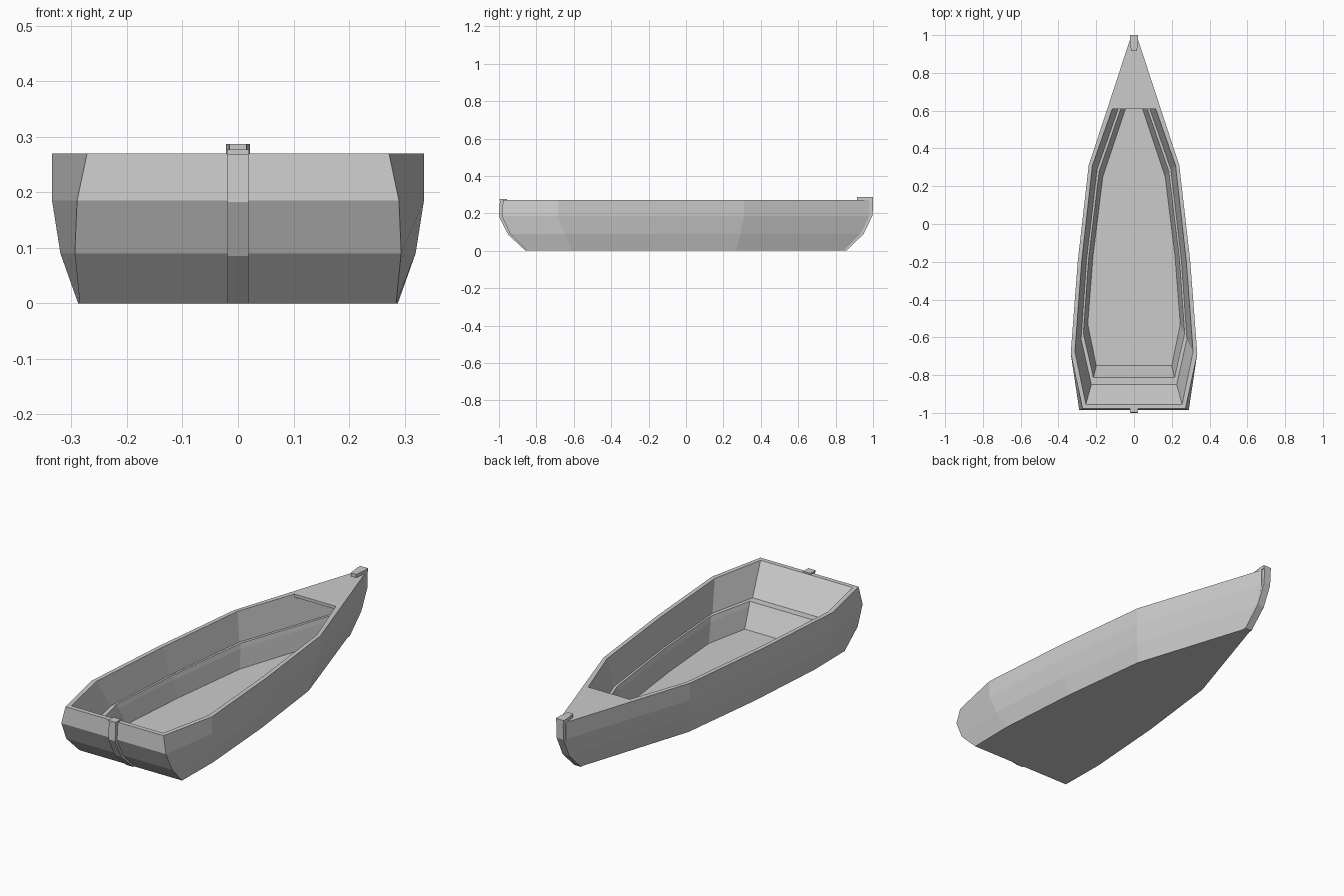
import bpy, bmesh

if "Cube" in bpy.data.objects:
    bpy.data.objects.remove(bpy.data.objects["Cube"])

def make_object(name, bm):
    bmesh.ops.recalc_face_normals(bm, faces=bm.faces[:])
    mesh = bpy.data.meshes.new(name)
    bm.to_mesh(mesh)
    bm.free()
    obj = bpy.data.objects.new(name, mesh)
    bpy.context.collection.objects.link(obj)
    return obj

def loft(name, loops):
    """Join closed loops of 3D points into a skin with capped ends."""
    bm = bmesh.new()
    rings = [[bm.verts.new(p) for p in loop] for loop in loops]
    for a, b in zip(rings, rings[1:]):
        n = len(a)
        for i in range(n):
            j = (i + 1) % n
            bm.faces.new((a[i], a[j], b[j], b[i]))
    bm.faces.new(rings[0])
    bm.faces.new(rings[-1])
    return make_object(name, bm)

def ring(half, z):
    """Mirror half an outline (stern to bow) into a closed loop."""
    return [(x, y, z) for x, y in half] + [(-x, y, z) for x, y in reversed(half)]

def slab(name, half, z0, z1):
    return loft(name, [ring(half, z0), ring(half, z1)])

def band(name, profile, half_width):
    """Side profile (y, z) extruded across x."""
    return loft(name, [[(s * half_width, y, z) for y, z in profile] for s in (-1, 1)])

# Hull: outside from keel to gunwale, then inside down to the floor
hull_rings = [
    (0.0,   [(.285, -.85), (.288, -.61), (.257, -.18), (.203, .27), (.018, .845)]),
    (0.09,  [(.294, -.94), (.32, -.65), (.283, -.19), (.225, .29), (.018, .935)]),
    (0.185, [(.29, -.985), (.335, -.685), (.298, -.2), (.24, .31), (.02, .98)]),
    (0.27,  [(.272, -.978), (.335, -.685), (.298, -.2), (.24, .31), (.02, .98)]),
    (0.27,  [(.255, -.955), (.313, -.675), (.277, -.2), (.22, .31), (.01, .91)]),
    (0.13,  [(.226, -.85), (.28, -.61), (.251, -.19), (.195, .29), (.01, .82)]),
    (0.13,  [(.215, -.812), (.268, -.58), (.24, -.18), (.184, .28), (.01, .785)]),
    (0.108, [(.211, -.80), (.262, -.57), (.234, -.18), (.178, .275), (.01, .77)]),
    (0.018, [(.20, -.75), (.245, -.53), (.217, -.17), (.165, .25), (.01, .715)]),
]
loft("hull", [ring(half, z) for z, half in hull_rings])

# Bow deck
slab("bow_deck", [(.115, .61), (.01, .91)], .255, .27)

# Stem post and its cap
band("stem_post", [(.858, 0), (.95, .09), (.998, .19), (1.0, .275), (.95, .275),
                   (.95, .19), (.9, .09), (.81, 0)], .019)
slab("stem_cap", [(.015, .915), (.022, .97), (.022, 1.0)], .27, .287)

# Stern post and its cap
band("stern_post", [(-.858, 0), (-.95, .085), (-1.0, .183), (-.995, .27), (-.96, .27),
                    (-.96, .183), (-.9, .085), (-.81, 0)], .019)
slab("stern_cap", [(.02, -.998), (.02, -.957)], .268, .277)
